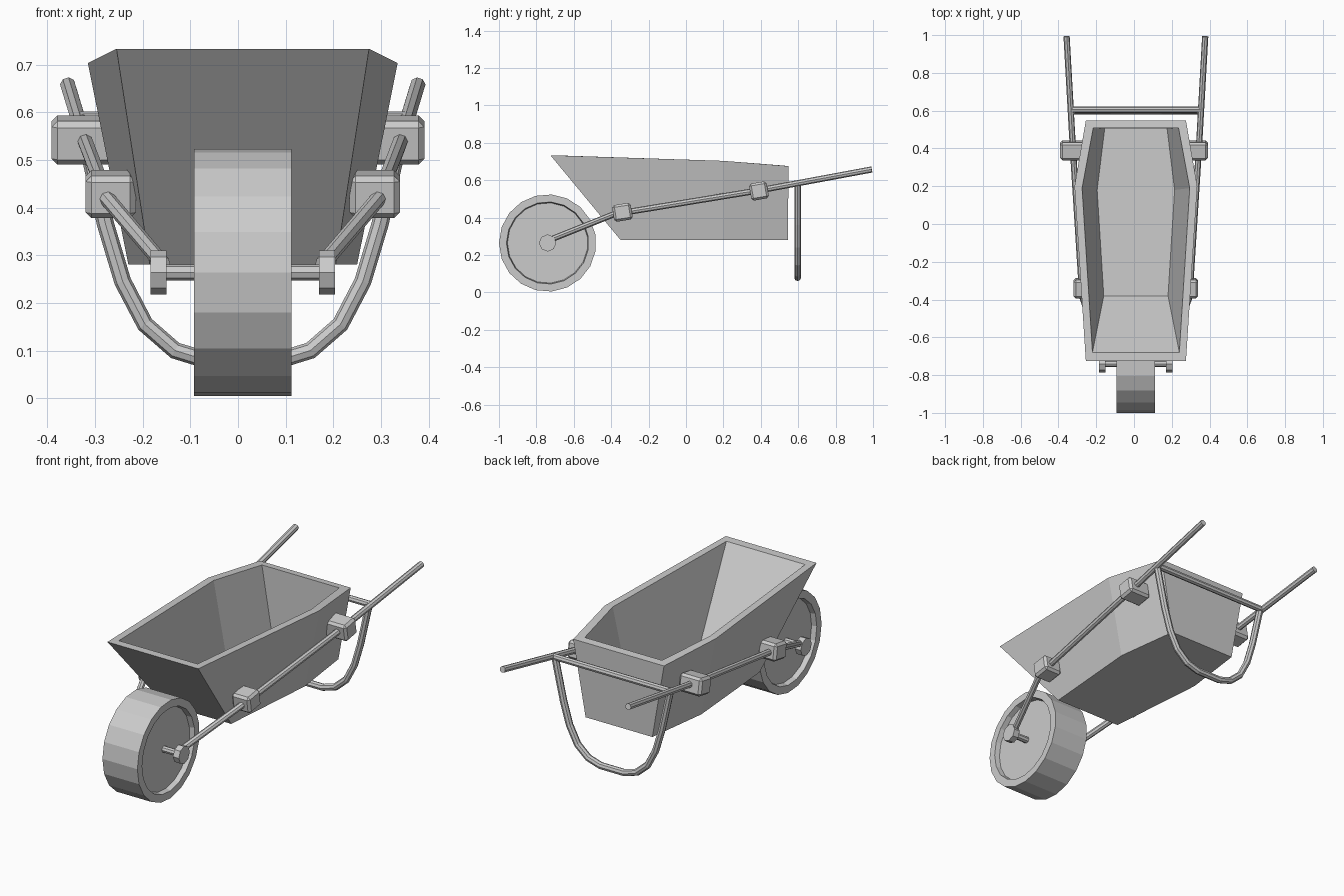
import bpy, bmesh, math
from mathutils import Matrix, Vector

if "Cube" in bpy.data.objects:
    bpy.data.objects.remove(bpy.data.objects["Cube"])

CX = 0.01  # shared symmetry plane


def finish(name, bm):
    bmesh.ops.recalc_face_normals(bm, faces=bm.faces)
    me = bpy.data.meshes.new(name)
    bm.to_mesh(me)
    bm.free()
    ob = bpy.data.objects.new(name, me)
    bpy.context.collection.objects.link(ob)
    return ob


def lathe_x(name, profile, sides, center):
    """Closed solid around the x axis from (x, radius) pairs."""
    bm = bmesh.new()
    rings = []
    for x, r in profile:
        ring = []
        for i in range(sides):
            a = math.pi + 2 * math.pi * i / sides
            ring.append(bm.verts.new(Vector(center) + Vector((x, r * math.cos(a), r * math.sin(a)))))
        rings.append(ring)
    for a, b in zip(rings, rings[1:]):
        for i in range(sides):
            j = (i + 1) % sides
            bm.faces.new((a[i], a[j], b[j], b[i]))
    bm.faces.new(rings[0])
    bm.faces.new(rings[-1])
    return finish(name, bm)


def tube(name, points, radius):
    """Eight-sided rod along a path."""
    cu = bpy.data.curves.new(name, 'CURVE')
    cu.dimensions = '3D'
    cu.bevel_depth = radius
    cu.bevel_resolution = 2
    cu.use_fill_caps = True
    sp = cu.splines.new('POLY')
    sp.points.add(len(points) - 1)
    for p, co in zip(sp.points, points):
        p.co = (*co, 1)
    sp.use_smooth = False
    ob = bpy.data.objects.new(name, cu)
    bpy.context.collection.objects.link(ob)
    bpy.ops.object.select_all(action='DESELECT')
    ob.select_set(True)
    bpy.context.view_layer.objects.active = ob
    bpy.ops.object.convert(target='MESH')
    return ob


def block(name, center, size, pitch):
    bm = bmesh.new()
    bmesh.ops.create_cube(bm, size=1)
    bmesh.ops.scale(bm, vec=size, verts=bm.verts)
    bmesh.ops.bevel(bm, geom=bm.edges[:], offset=0.012, segments=1, affect='EDGES')
    bm.transform(Matrix.Translation(center) @ Matrix.Rotation(pitch, 4, 'X'))
    return finish(name, bm)


# tub: hexagonal rings of (half width, y, z), front to back
def ring(bm, stations):
    pts = [(CX + w, y, z) for w, y, z in stations]
    pts += [(CX - w, y, z) for w, y, z in reversed(stations)]
    return [bm.verts.new(p) for p in pts]


bm = bmesh.new()
rings = [ring(bm, s) for s in (
    [(0.195, -0.35, 0.28), (0.24, 0.2, 0.28), (0.195, 0.545, 0.28)],
    [(0.265, -0.725, 0.733), (0.325, 0.2, 0.703), (0.265, 0.548, 0.675)],
    [(0.23, -0.68, 0.732), (0.285, 0.19, 0.703), (0.226, 0.508, 0.679)],
    [(0.17, -0.38, 0.33), (0.205, 0.18, 0.325), (0.165, 0.506, 0.325)],
)]
for a, b in zip(rings, rings[1:]):
    for i in range(6):
        j = (i + 1) % 6
        bm.faces.new((a[i], a[j], b[j], b[i]))
for r in (rings[0], rings[-1]):  # floor outside and inside
    bm.faces.new((r[0], r[1], r[4], r[5]))
    bm.faces.new((r[1], r[2], r[3], r[4]))
finish("tub", bm)

# wheel with recessed sides, axle and hub caps
axle = (CX, -0.74, 0.264)
lathe_x("wheel", [(-0.075, 0.215), (-0.102, 0.22), (-0.102, 0.26),
                  (0.102, 0.26), (0.102, 0.22), (0.075, 0.215)], 19, axle)
lathe_x("axle", [(-0.17, 0.017), (0.17, 0.017)], 8, axle)

for side, s in (("left", -1), ("right", 1)):
    lathe_x(side + "_hub", [(-0.017, 0.046), (0.017, 0.046)], 8,
            (CX + s * 0.177, -0.74, 0.264))
    # handle bar running from hub to grip
    tube(side + "_handle", [(CX + s * x, y, z) for x, y, z in (
        (0.168, -0.725, 0.282), (0.284, -0.385, 0.418),
        (0.333, 0.39, 0.545), (0.367, 0.993, 0.657))], 0.0165)
    # mounting blocks between tub and handle
    block(side + "_front_block", (CX + s * 0.277, -0.34, 0.428), (0.105, 0.1, 0.09), math.radians(9))
    block(side + "_rear_block", (s * 0.326, 0.39, 0.542), (0.13, 0.095, 0.092), math.radians(10))

# U-shaped stand and crossbar
half = [(0.338, 0.585), (0.312, 0.47), (0.288, 0.365), (0.252, 0.245),
        (0.205, 0.155), (0.142, 0.1), (0.07, 0.078)]
path = half + [(-x, z) for x, z in reversed(half)]
tube("stand", [(CX + x, 0.597, z) for x, z in path], 0.018)
tube("crossbar", [(CX - 0.34, 0.605, 0.585), (CX + 0.34, 0.605, 0.585)], 0.0165)
